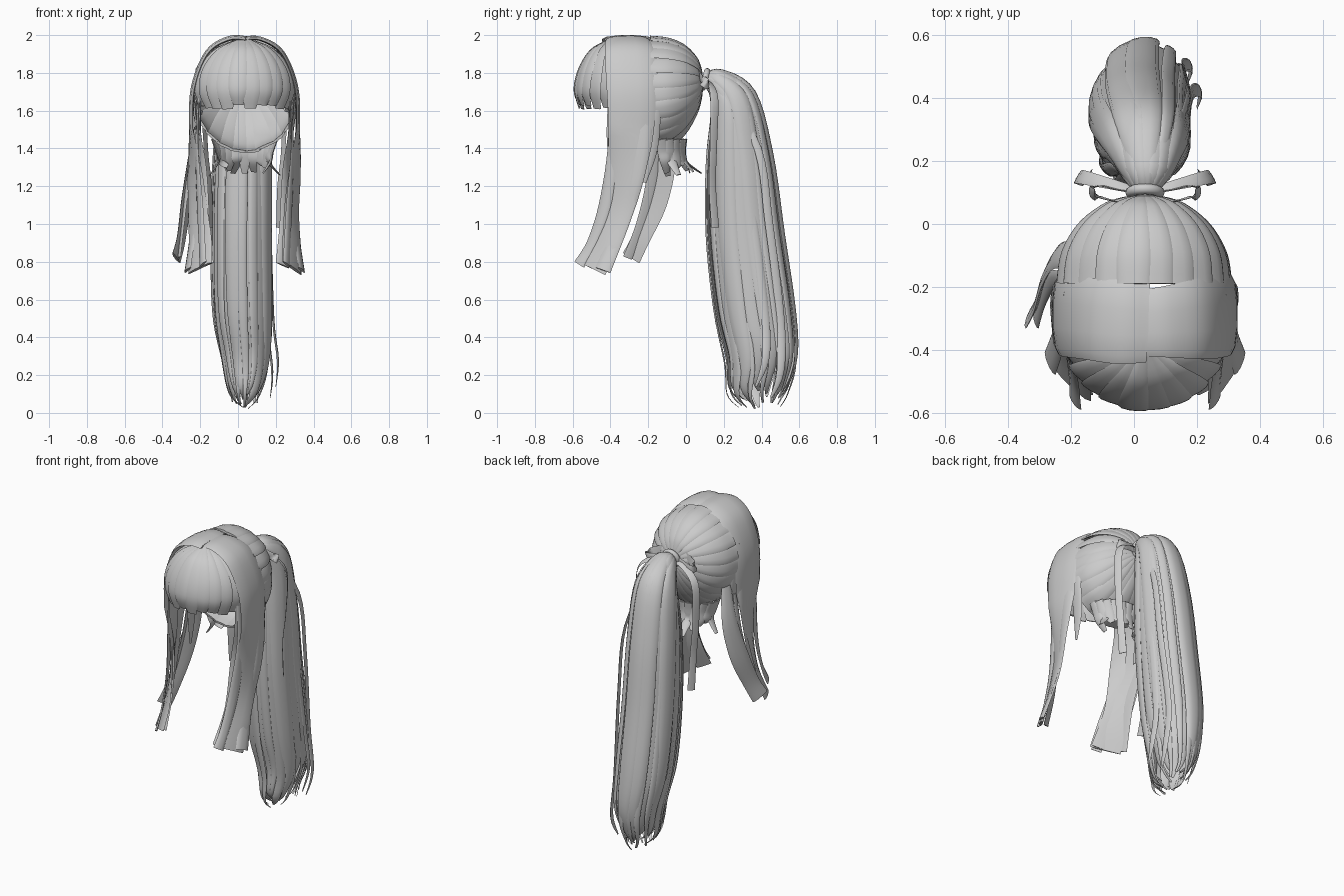
import bpy, math, random
from mathutils import Vector as V

random.seed(4)
if "Cube" in bpy.data.objects:
    bpy.data.objects.remove(bpy.data.objects["Cube"])

grey = bpy.data.materials.new("hair_grey")
grey.use_nodes = True
COLOR = (0.6, 0.6, 0.6, 1)
grey.diffuse_color = COLOR
grey.node_tree.nodes["Principled BSDF"].inputs["Base Color"].default_value = COLOR

CX = 0.035
HEAD = V((CX, -0.24, 1.66))


def spline(keys, steps):
    """Catmull-Rom through tuples of any length."""
    out = []
    for i in range(len(keys) - 1):
        a, b, c, d = (keys[max(0, min(len(keys) - 1, i + k))] for k in (-1, 0, 1, 2))
        for s in range(steps):
            t = s / steps
            out.append([q + 0.5 * t * (r - p + t * (2*p - 5*q + 4*r - e + t * (3*(q - r) + e - p)))
                        for p, q, r, e in zip(a, b, c, d)])
    return out + [list(keys[-1])]


def strand(name, keys, normal, bulge=0.25, steps=5, sides=10):
    """Sweep a flat lens along keys (x, y, z, half width); normal(p, t) faces out."""
    rows = spline(keys, steps)
    pts = [V(r[:3]) for r in rows]
    verts, faces = [], []
    last = len(pts) - 1
    for i, p in enumerate(pts):
        tan = (pts[min(i + 1, last)] - pts[max(i - 1, 0)]).normalized()
        n = normal(p, i / last)
        n = (n - tan * n.dot(tan)).normalized()
        side, w = tan.cross(n), max(rows[i][3], 0.002)
        for k in range(sides):
            a = math.tau * k / sides
            lift = math.sin(a) * bulge * (1 if math.sin(a) > 0 else 0.3)
            verts.append(p + side * (w * math.cos(a)) + n * (w * lift))
    for i in range(last):
        for k in range(sides):
            m = (k + 1) % sides
            faces.append((i*sides + k, (i+1)*sides + k, (i+1)*sides + m, i*sides + m))
    faces += [tuple(range(sides)), tuple(range(last*sides, (last+1)*sides))[::-1]]
    mesh = bpy.data.meshes.new(name)
    mesh.from_pydata(verts, [], faces)
    mesh.materials.append(grey)
    obj = bpy.data.objects.new(name, mesh)
    bpy.context.collection.objects.link(obj)
    bpy.ops.object.select_all(action="DESELECT")
    obj.select_set(True)
    bpy.context.view_layer.objects.active = obj
    bpy.ops.object.shade_smooth_by_angle(angle=math.radians(50))


def from_head(p, t):
    return p - HEAD


# Back of the head: gathered gores running into the tie
GORES = 22
for i in range(GORES):
    th = math.tau * (i + 0.5) / GORES
    size = random.uniform(0.97, 1.03)
    keys = []
    for deg, w in ((0, .052), (20, .054), (40, .045), (60, .03), (74, .017), (86, .008)):
        f = math.radians(deg)
        r = math.cos(f) * size
        keys.append((CX + .265 * r * math.sin(th), -.19 + .28 * math.sin(f),
                     1.685 + .06 * math.sin(f) ** 2 + .3 * r * math.cos(th), w))
    strand("back_gore", keys, from_head, 0.22)

# Fringe: blunt shell of locks fanning from the crown
FRINGE = 12
for i in range(FRINGE):
    a = math.radians(-86 + 172 * i / (FRINGE - 1))
    s, c = math.sin(a), math.cos(a)
    end = 1.585 + random.uniform(0, .05)
    keys = [(CX + .02 * s, -.38 - .03 * c, 1.975, .015),
            (CX + .14 * s, -.37 - .13 * c, 1.92, .035),
            (CX + .225 * s, -.355 - .205 * c, 1.82, .05),
            (CX + .25 * s, -.345 - .24 * c, 1.71, .05),
            (CX + .225 * s, -.34 - .225 * c, end, .03)]
    strand("fringe_lock", keys, from_head, random.uniform(.12, .25))


# Side bands: wide sheets from the parting over the head and down
def band_normal(sx, turn):
    def f(p, t):
        low = max(0, min(1, (1.5 - p.z) / 0.6))
        n = V((max(.02, abs(p.x - CX)) * sx, 0, max(0, p.z - 1.62)))
        return n.normalized() + V((0, -turn * low, 0))
    return f


for sx, tip_x, turn, wide in ((1, .25, .7, .115), (-1, .235, 1.0, .135)):
    def path(rows):
        return [(CX + sx * x, y, z, w) for x, y, z, w in rows]
    strand("side_band", path([
        (-.01, -.315, 1.975, wide - .01), (.08, -.31, 1.975, wide), (.19, -.30, 1.905, .13),
        (.265, -.29, 1.72, .13), (.275, -.29, 1.5, .12), (.265, -.315, 1.3, .105),
        (.25, -.365, 1.08, .09), (tip_x, -.435, .9, .09), (tip_x, -.50, .765, .095)]),
        band_normal(sx, turn), 0.16)
    # Thinner locks layered inside, in front of and behind the band
    strand("inner_lock", path([
        (.23, -.37, 1.72, .04), (.235, -.37, 1.5, .05), (.225, -.37, 1.3, .05),
        (.22, -.42, 1.0, .045), (.2, -.52, .78, .045)]),
        band_normal(sx, 1.5), 0.2)
    strand("front_lock", path([
        (.24, -.38, 1.7, .03), (.25, -.38, 1.4, .035), (.235, -.43, 1.1, .035),
        (.225, -.5, .9, .03), (.22, -.565, .785, .035)]), band_normal(sx, .7), 0.3)
    strand("outer_lock", path([
        (.25, -.24, 1.8, .04), (.28, -.23, 1.5, .05), (.285, -.26, 1.25, .04),
        (.27, -.34, 1.0, .04), (.3, -.44, .755, .045)]),
        band_normal(sx, .4), 0.25)
    strand("temple_lock", path([
        (.24, -.18, 1.8, .03), (.26, -.18, 1.6, .045), (.235, -.19, 1.4, .04),
        (.22, -.22, 1.22, .01)]), band_normal(sx, 0), 0.25)

# Loose lock on one side only, swept outwards
strand("loose_lock", [
    (-.2, -.12, 1.6, .03), (-.23, -.1, 1.42, .045), (-.25, -.11, 1.28, .055),
    (-.275, -.16, 1.1, .06), (-.3, -.24, .92, .052), (-.325, -.29, .82, .055)],
    lambda p, t: V((-1, .45, 0)), 0.25)
strand("loose_lock_thin", [
    (-.22, -.18, 1.5, .03), (-.26, -.18, 1.25, .03), (-.29, -.24, 1.0, .025),
    (-.31, -.31, .82, .025)], lambda p, t: V((-1, -.3, 0)), 0.3)

# Nape: short flicked wisps
for i in range(11):
    a = math.radians(-85 + 17 * i)
    s, c = math.sin(a), math.cos(a)
    flick = random.uniform(-.05, .07)
    end = random.uniform(1.25, 1.34)
    strand("nape_wisp", [
        (CX + .17 * s, -.14 + .14 * c, 1.45, .025), (CX + .145 * s, -.13 + .12 * c, 1.385, .032),
        (CX + .135 * s, -.12 + .12 * c, 1.33, .028),
        (CX + (.14 + flick) * s, -.11 + (.13 + flick) * c, end, .014)],
        lambda p, t: V((s, c, .2)), 0.3)

# Ponytail: rings of (x, y, z, x radius, depth radius, tilt) shared by every lock
RINGS = [(CX, .09, 1.76, .022, .025, 90), (.04, .16, 1.75, .07, .065, 65),
         (.035, .25, 1.63, .12, .125, 32), (.025, .285, 1.35, .142, .165, 5),
         (.02, .315, .95, .148, .195, 0), (.025, .365, .55, .148, .205, 0),
         (.04, .4, .27, .125, .185, 0), (.035, .385, .11, .085, .16, 0)]


def tail_lock(name, a, scale, drop, width):
    s, c = math.sin(a), math.cos(a)
    keys = []
    for j, (x, y, z, rx, ry, tilt) in enumerate(RINGS):
        t = math.radians(tilt)
        f = scale if j > 1 else 1
        w = width * (.2, .55, 1, 1.1, 1.1, 1, .75, .4)[j]
        low = drop if j > 5 else 0
        keys.append((x + f * rx * s, y + f * ry * c * math.cos(t),
                     z + f * ry * c * math.sin(t) + low, w))
    x, y, z, w = keys[-1]
    keys.append((x - .04 * s + random.uniform(-.03, .03), y - .05 * c + .01, z - .07, .006))
    strand(name, keys, lambda p, t: V((s, c * (1 - .5 * max(0, 1 - 6*t)), c * max(0, 1 - 4*t))), .35)


TAIL = 15
for i in range(TAIL):
    a = math.tau * i / TAIL
    tail_lock("ponytail_lock", a, random.uniform(.86, 1.0), random.uniform(-.015, .08), .054)
    tail_lock("ponytail_wisp", a + .2, random.uniform(.95, 1.04), random.uniform(-.02, .06), .024)

# Thin stray locks beside the ponytail
for dy, dx, lift in ((0, 0, 0), (.08, -.03, -.06)):
    strand("stray_lock", [(.1, .2, 1.72, .01), (.165, .3 + dy, 1.4, .02), (.17, .36 + dy, 1.0, .022),
                          (.185 + dx, .42 + dy, .5, .022), (.21 + dx, .42 + dy, .28 + lift, .02),
                          (.2 + dx, .37 + dy, .14 + lift, .006)],
           lambda p, t: V((1, .2, 0)), 0.3)

# Hair tie with bow loops and hanging tails
bpy.ops.mesh.primitive_torus_add(major_radius=.045, minor_radius=.017, major_segments=24,
                                 minor_segments=10, location=(CX, .1, 1.765),
                                 rotation=(math.radians(75), 0, 0))
tie = bpy.context.object
tie.name = "hair_tie"
tie.data.materials.append(grey)
bpy.ops.object.shade_smooth_by_angle(angle=math.radians(60))
for sx in (1, -1):
    loop = [(0, .075, 1.785), (.07, .07, 1.79), (.14, .085, 1.765), (.175, .105, 1.745),
            (.14, .12, 1.74), (.07, .105, 1.755), (0, .1, 1.76)]
    strand("bow_loop", [(CX + sx * x, y, z, .026) for x, y, z in loop],
           lambda p, t: V((0, -1, 0)) if t < .4 else V((sx, 0, 0)) if t < .6 else V((0, 1, 0)), .12)
    hang = [(0, .1, 1.75, .014), (.1, .125, 1.75, .018), (.205, .15, 1.66, .024),
            (.205, .145, 1.4, .022), (.185, .14, 1.2, .022), (.18, .155, .98, .024)]
    strand("bow_tail", [(CX + sx * x, y, z, w) for x, y, z, w in hang],
           lambda p, t: V((sx, .6, .5)), .12)
